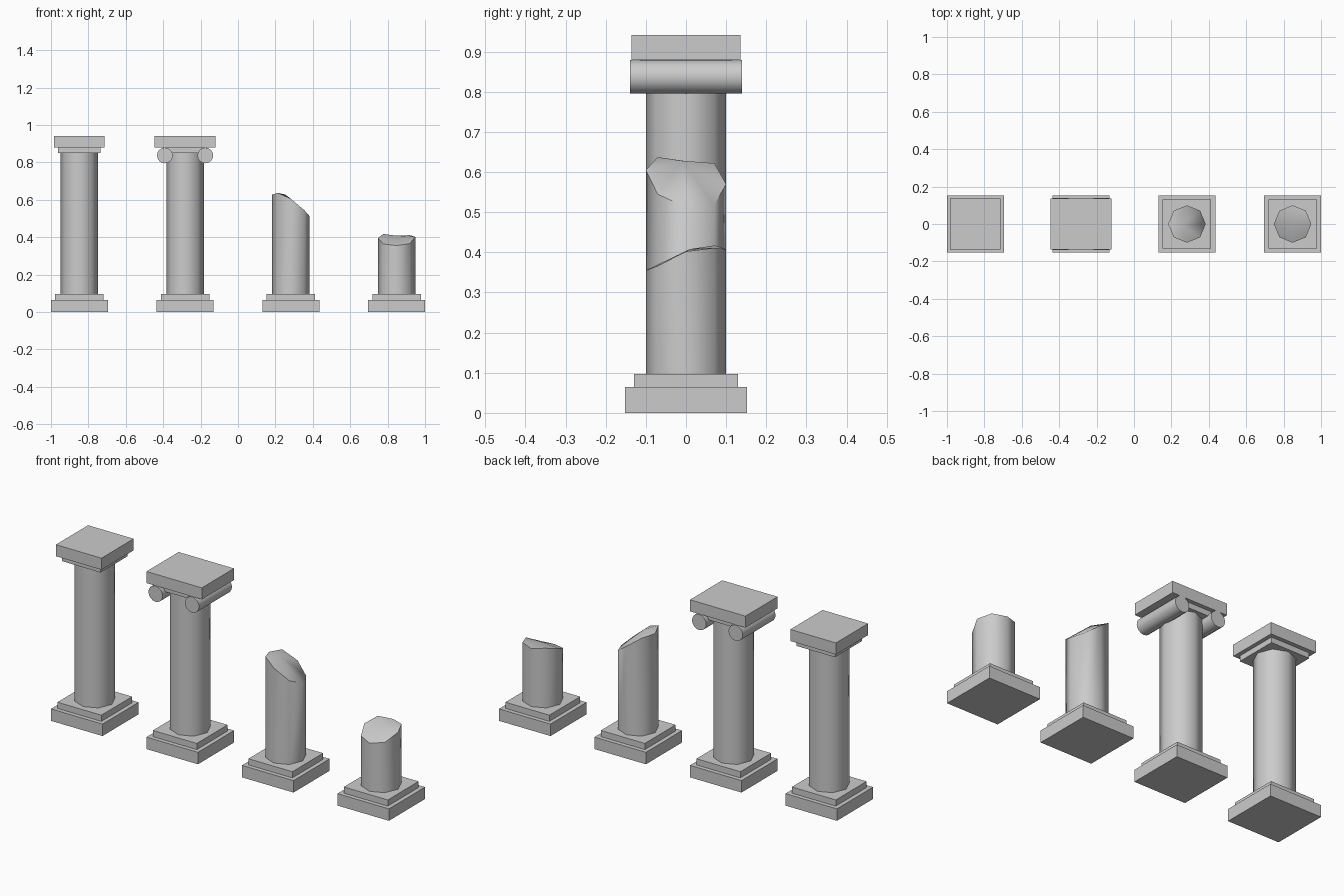
import bpy, bmesh
from math import cos, sin, pi, radians

if "Cube" in bpy.data.objects:
    bpy.data.objects.remove(bpy.data.objects["Cube"])


def finish(name, bm, smooth=False):
    bmesh.ops.recalc_face_normals(bm, faces=bm.faces)
    me = bpy.data.meshes.new(name)
    bm.to_mesh(me)
    bm.free()
    if smooth:
        for p in me.polygons:
            p.use_smooth = True
        me.set_sharp_from_angle(angle=radians(50))
    ob = bpy.data.objects.new(name, me)
    bpy.context.collection.objects.link(ob)
    return ob


def slab(name, x, hx, hy, z0, z1):
    bm = bmesh.new()
    bmesh.ops.create_cube(bm, size=1)
    for v in bm.verts:
        v.co = (x + v.co.x * 2 * hx, v.co.y * 2 * hy, z0 + (v.co.z + 0.5) * (z1 - z0))
    return finish(name, bm)


# Eight-sided shaft; rim holds the top heights counter-clockwise from +x
def shaft(name, x, rim, peak=None, r=0.1, z0=0.097):
    bm = bmesh.new()
    n = len(rim)
    pts = [(x + r * cos(2 * pi * i / n), r * sin(2 * pi * i / n)) for i in range(n)]
    low = [bm.verts.new((px, py, z0)) for px, py in pts]
    top = [bm.verts.new((px, py, z)) for (px, py), z in zip(pts, rim)]
    mid = bm.verts.new((x + peak[0], peak[1], peak[2])) if peak else None
    bm.faces.new(low[::-1])
    for i in range(n):
        j = (i + 1) % n
        bm.faces.new((low[i], low[j], top[j], top[i]))
        if mid:
            bm.faces.new((top[i], top[j], mid))
    if not mid:
        bm.faces.new(top)
    return finish(name, bm, True)


# Horizontal scroll roll running along y
def scroll(name, x, z, r=0.042, hy=0.139, n=16):
    bm = bmesh.new()
    ends = [[bm.verts.new((x + r * cos(2 * pi * i / n), y, z + r * sin(2 * pi * i / n)))
             for i in range(n)] for y in (-hy, hy)]
    for e in ends:
        bm.faces.new(e)
    for i in range(n):
        j = (i + 1) % n
        bm.faces.new((ends[0][i], ends[0][j], ends[1][j], ends[1][i]))
    return finish(name, bm, True)


columns = [
    ("plain", -0.848, [0.85] * 8, None),
    ("scrolled", -0.283, [0.85] * 8, None),
    ("broken_tall", 0.283,
     [0.512, 0.518, 0.57, 0.622, 0.627, 0.637, 0.605, 0.545], (-0.03, -0.01, 0.628)),
    ("broken_short", 0.848,
     [0.402, 0.411, 0.408, 0.417, 0.395, 0.364, 0.355, 0.366], (0, 0.01, 0.408)),
]

# Stepped bases and shafts
for name, x, rim, peak in columns:
    slab(name + "_plinth", x, 0.1525, 0.1525, 0, 0.064)
    slab(name + "_base_step", x, 0.13, 0.13, 0.064, 0.097)
    shaft(name + "_shaft", x, rim, peak)

# Capitals of the two complete columns
for (name, x, _, _), hx in zip(columns[:2], (0.135, 0.164)):
    slab(name + "_capital_step", x, 0.114, 0.114, 0.85, 0.879)
    slab(name + "_abacus", x, hx, 0.136, 0.879, 0.941)

# Pair of scrolls under the second capital
for side, s in (("left", -1), ("right", 1)):
    scroll("scroll_" + side, columns[1][1] + s * 0.108, 0.837)
